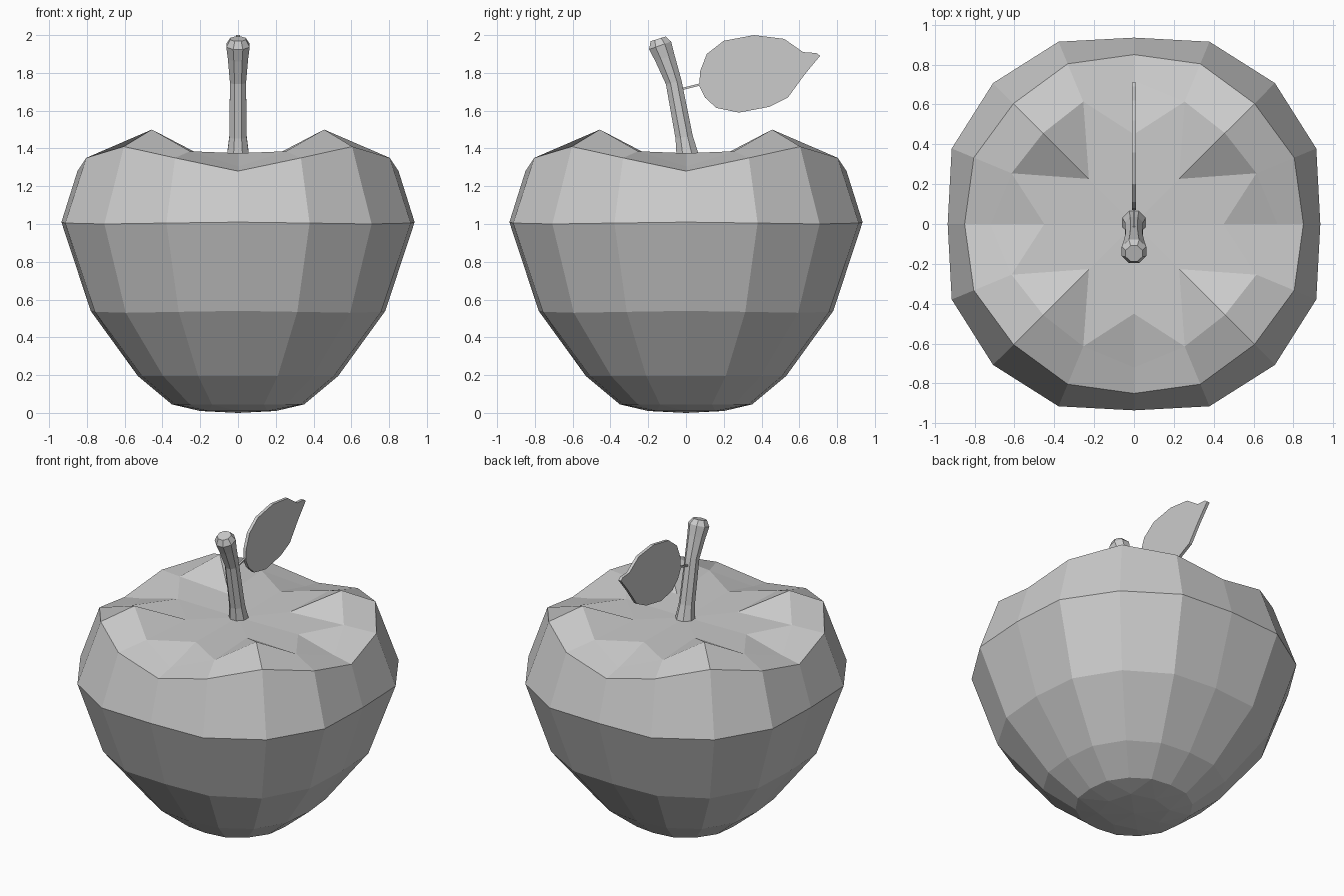
import bpy, bmesh
from math import cos, sin, pi
from mathutils import Vector

if "Cube" in bpy.data.objects:
    bpy.data.objects.remove(bpy.data.objects["Cube"])

grey = bpy.data.materials.new("plain_grey")
grey.use_nodes = True
grey.diffuse_color = (0.6, 0.6, 0.6, 1)
grey.node_tree.nodes["Principled BSDF"].inputs["Base Color"].default_value = (0.6, 0.6, 0.6, 1)


def finish(bm, name):
    bmesh.ops.recalc_face_normals(bm, faces=bm.faces)
    mesh = bpy.data.meshes.new(name)
    bm.to_mesh(mesh)
    bm.free()
    mesh.materials.append(grey)
    obj = bpy.data.objects.new(name, mesh)
    bpy.context.collection.objects.link(obj)
    return obj


def bridge(bm, low, high):
    n = len(low)
    for i in range(n):
        j = (i + 1) % n
        bm.faces.new((low[i], low[j], high[j], high[i]))


def lobed_ring(bm, radii, heights):
    """16 points whose radius and height repeat in four mirrored lobes."""
    ring = []
    for i in range(16):
        k = min(i % 4, 4 - i % 4)
        a = i * pi / 8
        ring.append(bm.verts.new((radii[k] * cos(a), radii[k] * sin(a), heights[k])))
    return ring


def cap(bm, ring, mid, diag, z_mid, z_diag, z_centre):
    """Close a 16 point ring with four lobes around a centre."""
    centre = bm.verts.new((0, 0, z_centre))
    mids = [bm.verts.new((mid * cos(q * pi / 2), mid * sin(q * pi / 2), z_mid)) for q in range(4)]
    for q in range(4):
        a = q * pi / 2 + pi / 4
        d = bm.verts.new((diag * cos(a), diag * sin(a), z_diag))
        m, n = mids[q], mids[(q + 1) % 4]
        r = [ring[(4 * q + k) % 16] for k in range(5)]
        for f in ((centre, m, d), (centre, d, n), (m, r[0], r[1]), (m, r[1], d),
                  (d, r[1], r[2]), (d, r[2], r[3]), (d, r[3], n), (n, r[3], r[4])):
            bm.faces.new(f)


# Fruit body: lobed rings from the base to the rim, each (axis, between, diagonal)
bm = bmesh.new()
levels = [((.35, .36, .36), (.045, .045, .045)),
          ((.53, .55, .56), (.195, .195, .195)),
          ((.78, .82, .84), (.54, .535, .53)),
          ((.935, .99, 1.0), (1.01, 1.005, 1.0)),
          ((.85, .87, .855), (1.28, 1.35, 1.41)),
          ((.72, .665, .645), (1.305, 1.385, 1.5))]
rings = [lobed_ring(bm, r, z) for r, z in levels]
for low, high in zip(rings, rings[1:]):
    bridge(bm, low, high)
cap(bm, rings[-1], .45, .32, 1.375, 1.38, 1.37)
cap(bm, rings[0], .2, .22, .01, .01, 0)
finish(bm, "fruit_body")


def tube(name, stations, sides):
    """Tube through (y, z, radius) stations in the x = 0 plane."""
    bm = bmesh.new()
    pts = [Vector((0, y, z)) for y, z, r in stations]
    loops = []
    for i, (p, s) in enumerate(zip(pts, stations)):
        along = (pts[min(i + 1, len(pts) - 1)] - pts[max(i - 1, 0)]).normalized()
        side = Vector((1, 0, 0))
        up = along.cross(side)
        loops.append([bm.verts.new(p + s[2] * (side * cos(t) + up * sin(t)))
                      for t in [2 * pi * (k + .5) / sides for k in range(sides)]])
    for low, high in zip(loops, loops[1:]):
        bridge(bm, low, high)
    bm.faces.new(loops[0])
    bm.faces.new(loops[-1])
    return finish(bm, name)


# Stem with a flared foot and knobbed top
tube("stem", [(.01, 1.35, .065), (-.01, 1.46, .05), (-.065, 1.75, .046),
              (-.112, 1.88, .058), (-.137, 1.945, .067), (-.148, 1.98, .045)], 8)
tube("leaf_stalk", [(-.04, 1.71, .008), (.08, 1.74, .008)], 4)

# Leaf: thin upright blade
outline = [(.07, 1.73), (.075, 1.81), (.11, 1.9), (.2, 1.97), (.36, 2.0), (.52, 1.98),
           (.62, 1.91), (.69, 1.905), (.71, 1.89), (.66, 1.83), (.62, 1.78),
           (.54, 1.67), (.44, 1.62), (.28, 1.59), (.16, 1.615), (.1, 1.67)]
bm = bmesh.new()
sides = [[bm.verts.new((x, y, z)) for y, z in outline] for x in (-.01, .01)]
bridge(bm, *sides)
for loop in sides:
    bm.faces.new(loop)
finish(bm, "leaf")
